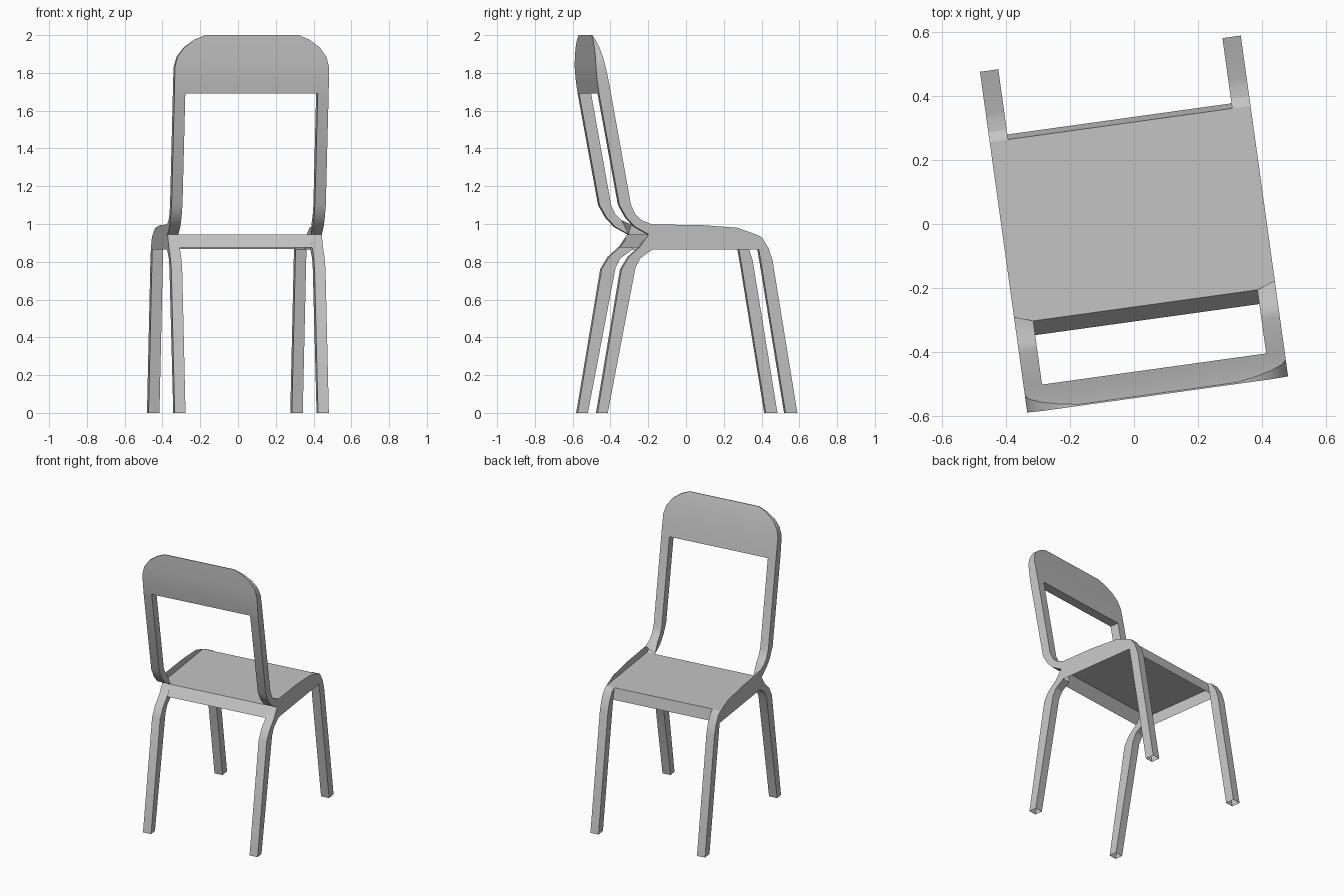
import bpy
import bmesh
import math
from mathutils import Matrix

if "Cube" in bpy.data.objects:
    bpy.data.objects.remove(bpy.data.objects["Cube"])

HALF = 0.412     # half width of the chair
INNER = 0.354    # inner side of legs and posts
TURN = Matrix.Rotation(math.radians(7.9), 4, "Z")

grey = bpy.data.materials.new("plain grey")
grey.use_nodes = True
COLOR = (0.55, 0.55, 0.55, 1)
grey.diffuse_color = COLOR
grey.node_tree.nodes["Principled BSDF"].inputs["Base Color"].default_value = COLOR


def finish(name, bm, recalc=True):
    bmesh.ops.remove_doubles(bm, verts=bm.verts, dist=0.0005)
    if recalc:
        bmesh.ops.recalc_face_normals(bm, faces=bm.faces)
    bm.transform(TURN)
    mesh = bpy.data.meshes.new(name)
    bm.to_mesh(mesh)
    bm.free()
    mesh.materials.append(grey)
    obj = bpy.data.objects.new(name, mesh)
    bpy.context.collection.objects.link(obj)
    bpy.ops.object.select_all(action="DESELECT")
    obj.select_set(True)
    bpy.context.view_layer.objects.active = obj
    bpy.ops.object.shade_smooth_by_angle(angle=math.radians(25))


def add_face(bm, points):
    """Make a face, dropping repeated neighbouring points."""
    unique = [p for i, p in enumerate(points) if p != points[i - 1]]
    if len(unique) > 2:
        return bm.faces.new([bm.verts.new(p) for p in unique])


def loft(name, rings, capped=False):
    bm = bmesh.new()
    for a, b in zip(rings, rings[1:]):
        for i in range(len(a)):
            j = (i + 1) % len(a)
            add_face(bm, [a[i], a[j], b[j], b[i]])
    if capped:
        add_face(bm, rings[0])
        add_face(bm, rings[-1])
    finish(name, bm)


def bar_rings(pairs, side):
    """Rings of a bent bar from (outer, inner) profile points."""
    return [[(side * HALF, *o), (side * INNER, *o),
             (side * INNER, *i), (side * HALF, *i)] for o, i in pairs]


# Bent profiles in (depth, height), listed from the floor or top to the seat
front_leg = [((.538, 0), (.475, 0)), ((.405, .81), (.345, .79)),
             ((.383, .875), (.332, .865)), ((.346, .932), (.332, .865)),
             ((.316, .945), (.332, .865))]
rear_leg = [((-.53, 0), (-.475, 0)), ((-.402, .76), (-.327, .77)),
            ((-.363, .825), (-.30, .82)), ((-.302, .88), (-.236, .865)),
            ((-.257, .945), (-.236, .865))]
back_post = [((-.522, 1.69), (-.458, 1.69)), ((-.413, 1.1), (-.351, 1.1)),
             ((-.376, 1.035), (-.327, 1.05)), ((-.33, .985), (-.295, 1.02))]
side_panel = [(.316, .945), (.218, .98), (.015, .995), (-.236, .997),
              (-.257, .945), (-.236, .865), (.332, .865)]

for side, label in ((1, "left"), (-1, "right")):
    loft(label + "_front_leg", bar_rings(front_leg, side))
    loft(label + "_rear_leg", bar_rings(rear_leg, side))

    # Post tapers into the rear corner of the seat
    corner = (-.257, .945)
    tip = [(side * HALF, *corner), (side * INNER, *corner),
           (side * INNER, *corner), (side * HALF, -.236, .997)]
    loft(label + "_back_post", bar_rings(back_post, side) + [tip])

    # Thin side panel standing slightly above the seat
    bm = bmesh.new()
    face = add_face(bm, [(side * HALF, *p) for p in side_panel])
    face.normal_update()
    if face.normal.x * side < 0:
        face.normal_flip()
    finish(label + "_seat_side", bm, recalc=False)

# Seat sheet with front and rear aprons, open below
bm = bmesh.new()
add_face(bm, [(-HALF, -.257, .945), (HALF, -.257, .945),
              (HALF, .316, .945), (-HALF, .316, .945)])
add_face(bm, [(INNER, .316, .945), (-INNER, .316, .945),
              (-INNER, .332, .867), (INNER, .332, .867)][::-1])
add_face(bm, [(-INNER, -.257, .945), (INNER, -.257, .945),
              (INNER, -.302, .876), (-INNER, -.302, .876)][::-1])
for f in bm.faces:
    f.normal_update()
    outward = f.normal.z if abs(f.normal.z) > 0.9 else f.normal.y * f.calc_center_median().y
    if outward < 0:
        f.normal_flip()
finish("seat", bm, recalc=False)

# Backrest with rounded upper corners: height, half width, rear, front
levels = [(1.69, HALF, -.522, -.458), (1.76, HALF, -.532, -.471),
          (1.83, HALF, -.538, -.486), (1.885, .398, -.539, -.499),
          (1.935, .362, -.54, -.513), (1.975, .308, -.54, -.526),
          (2.0, .25, -.54, -.535)]
loft("backrest", [[(-w, r, z), (w, r, z), (w, f, z), (-w, f, z)]
                  for z, w, r, f in levels], capped=True)
